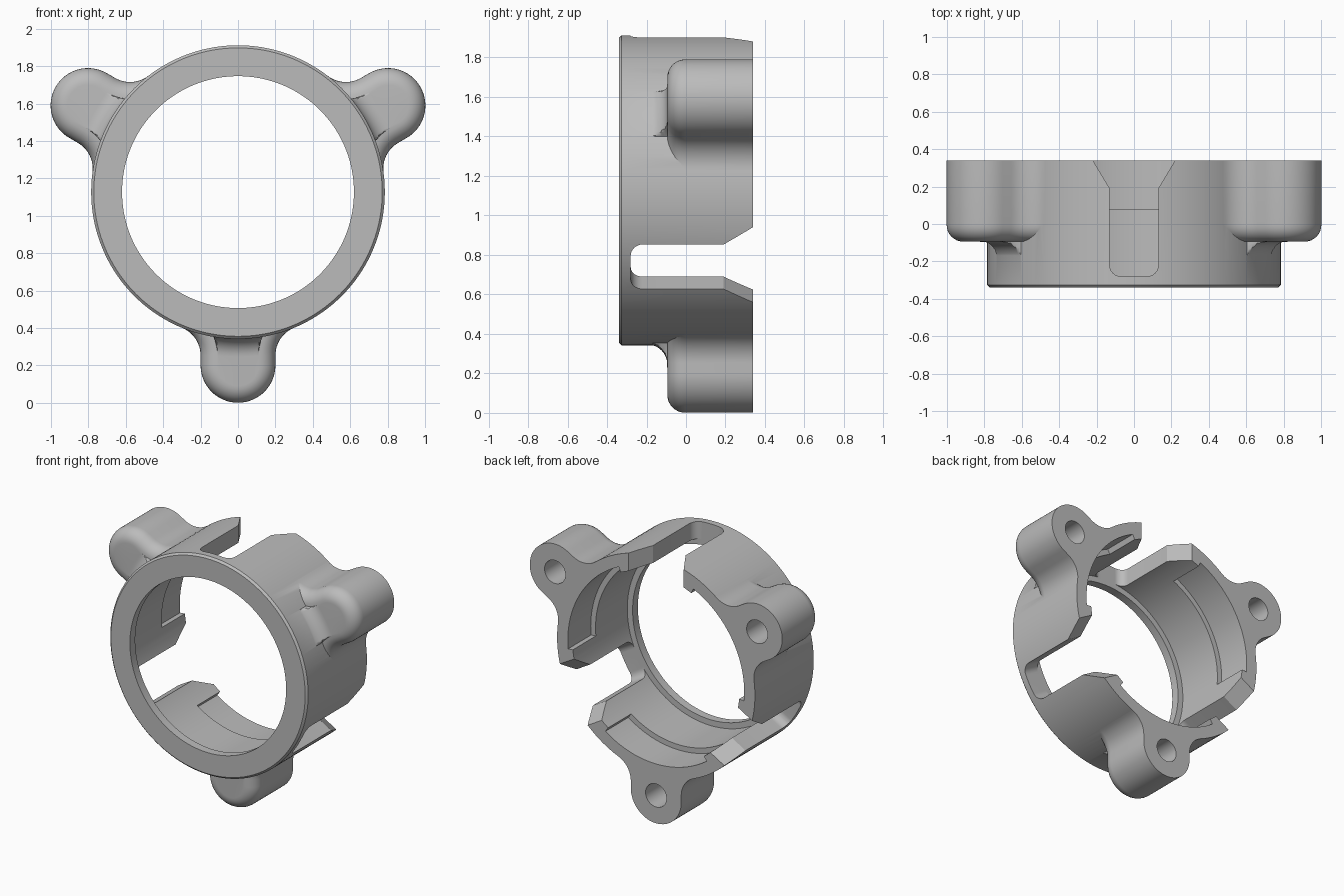
import bpy, bmesh
from math import sin, cos, pi, radians, sqrt, atan2, hypot
from mathutils import Vector

CENTRE = 1.127          # height of the ring axis
OUTER, BORE, LIP = 0.785, 0.662, 0.62
BACK, FRONT = 0.34, -0.34
LUG_R, LUG_D, LUG_FRONT = 0.2, 0.926, -0.095
BLEND, ROUND = 0.16, 0.09

old = bpy.data.objects.get("Cube")
if old:
    bpy.data.objects.remove(old, do_unlink=True)

grey = bpy.data.materials.new("plain grey")
grey.use_nodes = True
grey.diffuse_color = (0.5, 0.5, 0.5, 1)
grey.node_tree.nodes["Principled BSDF"].inputs["Base Color"].default_value = (0.5, 0.5, 0.5, 1)


def loft(name, rings, angle=0.0):
    """Closed solid from rings of (radial, tangential, y) points, turned to an angle round the axis."""
    bm = bmesh.new()
    c, s = cos(angle), sin(angle)
    rows = [[bm.verts.new(Vector((r * c - t * s, y, CENTRE + r * s + t * c))) for r, t, y in ring]
            for ring in rings]
    n = len(rows[0])
    for a, b in zip(rows, rows[1:]):
        for i in range(n):
            j = (i + 1) % n
            bm.faces.new((a[i], a[j], b[j], b[i]))
    bm.faces.new(rows[0])
    bm.faces.new(rows[-1])
    bmesh.ops.recalc_face_normals(bm, faces=bm.faces)
    mesh = bpy.data.meshes.new(name)
    bm.to_mesh(mesh)
    bm.free()
    mesh.materials.append(grey)
    obj = bpy.data.objects.new(name, mesh)
    bpy.context.collection.objects.link(obj)
    return obj


def circle(radius, y, n=144, offset=0.0):
    return [(offset + radius * cos(2 * pi * i / n), radius * sin(2 * pi * i / n), y) for i in range(n)]


def combine(target, other, operation):
    mod = target.modifiers.new(operation, "BOOLEAN")
    mod.operation, mod.solver, mod.object = operation, "EXACT", other
    bpy.context.view_layer.objects.active = target
    bpy.ops.object.modifier_apply(modifier=mod.name)
    bpy.data.objects.remove(other, do_unlink=True)


def lug_outline(inset):
    """Half of a rounded lug with its blend into the ring, mirrored to a full outline."""
    ct = LUG_R + BLEND
    cr = sqrt((OUTER + BLEND) ** 2 - ct ** 2)
    start, end = atan2(-ct, -cr), -pi / 2
    half = []
    for i in range(13):
        a = start + (end - start) * i / 12
        half.append((cr + (BLEND + inset) * cos(a), ct + (BLEND + inset) * sin(a)))
    for i in range(17):
        a = pi / 2 * (1 - i / 16)
        half.append((LUG_D + (LUG_R - inset) * cos(a), (LUG_R - inset) * sin(a)))
    return half + [(r, -t) for r, t in reversed(half[:-1])]


def lug_ring(inset, y, limit=9.0):
    ring = []
    for r, t in lug_outline(inset):
        d = hypot(r, t)
        k = min(max(d, OUTER - 0.045), limit) / d
        ring.append((r * k, t * k, y))
    return ring


def make_lug(angle):
    rings = []
    # concave blend from the ring up to the lug front
    for i in range(9):
        a = pi / 2 * i / 8
        rings.append(lug_ring(ROUND, LUG_FRONT - 0.1 * (1 - sin(a)), OUTER - 0.004 + 0.1 * (1 - cos(a))))
    # rounded front edge and straight sides
    for i in range(9):
        a = pi / 2 * i / 8
        rings.append(lug_ring(ROUND * (1 - sin(a)), LUG_FRONT + 0.0005 + ROUND * (1 - cos(a))))
    rings.append(lug_ring(0, BACK + 0.06))
    return loft("lug", rings, angle)


def slot_cutter(angle):
    half = [(0.27, BACK + 0.0833), (0.13, 0.19)]
    for i in range(9):
        a = pi / 2 * i / 8
        half.append((0.07 + 0.06 * cos(a), -0.22 - 0.06 * sin(a)))
    outline = half + [(-t, y) for t, y in reversed(half)]
    return loft("slot_cutter", [[(r, t, y) for t, y in outline] for r in (0.4, 1.0)], angle)


def pocket_cutter(angle):
    spread, n = radians(35), 40
    angles = [spread * (2 * i / n - 1) for i in range(n + 1)]
    outline = [(0.7 * cos(a), 0.7 * sin(a)) for a in angles]
    outline += [(0.55 * cos(a), 0.55 * sin(a)) for a in reversed(angles)]
    return loft("pocket_cutter", [[(r, t, y) for r, t in outline] for y in (0.08, 0.5)], angle)


# Ring body with a small front chamfer
body = loft("ring_housing", [circle(OUTER - 0.014, FRONT), circle(OUTER, FRONT + 0.014),
                             circle(OUTER, BACK + 0.04)])

lug_angles = [radians(a) for a in (30, 150, 270)]
for a in lug_angles:
    combine(body, make_lug(a), "UNION")

# Flat back
combine(body, loft("back_trim", [[(-2, -2, y), (2, -2, y), (2, 2, y), (-2, 2, y)] for y in (BACK, 1)]),
        "DIFFERENCE")

# Stepped bore leaving a front lip
combine(body, loft("bore_cutter", [circle(LIP, -0.5), circle(LIP, -0.28),
                                   circle(BORE, -0.28), circle(BORE, 0.5)]), "DIFFERENCE")

# Bolt holes, inner pockets and flared slots
for a in lug_angles:
    combine(body, loft("bolt_cutter", [circle(0.083, y, 40, LUG_D) for y in (0.0, 0.5)], a), "DIFFERENCE")
    combine(body, pocket_cutter(a), "DIFFERENCE")
    combine(body, slot_cutter(a + pi / 3), "DIFFERENCE")

# Smooth shading with sharp edges kept
for obj in bpy.context.selected_objects:
    obj.select_set(False)
body.select_set(True)
bpy.context.view_layer.objects.active = body
bpy.ops.object.shade_smooth_by_angle(angle=radians(30))
